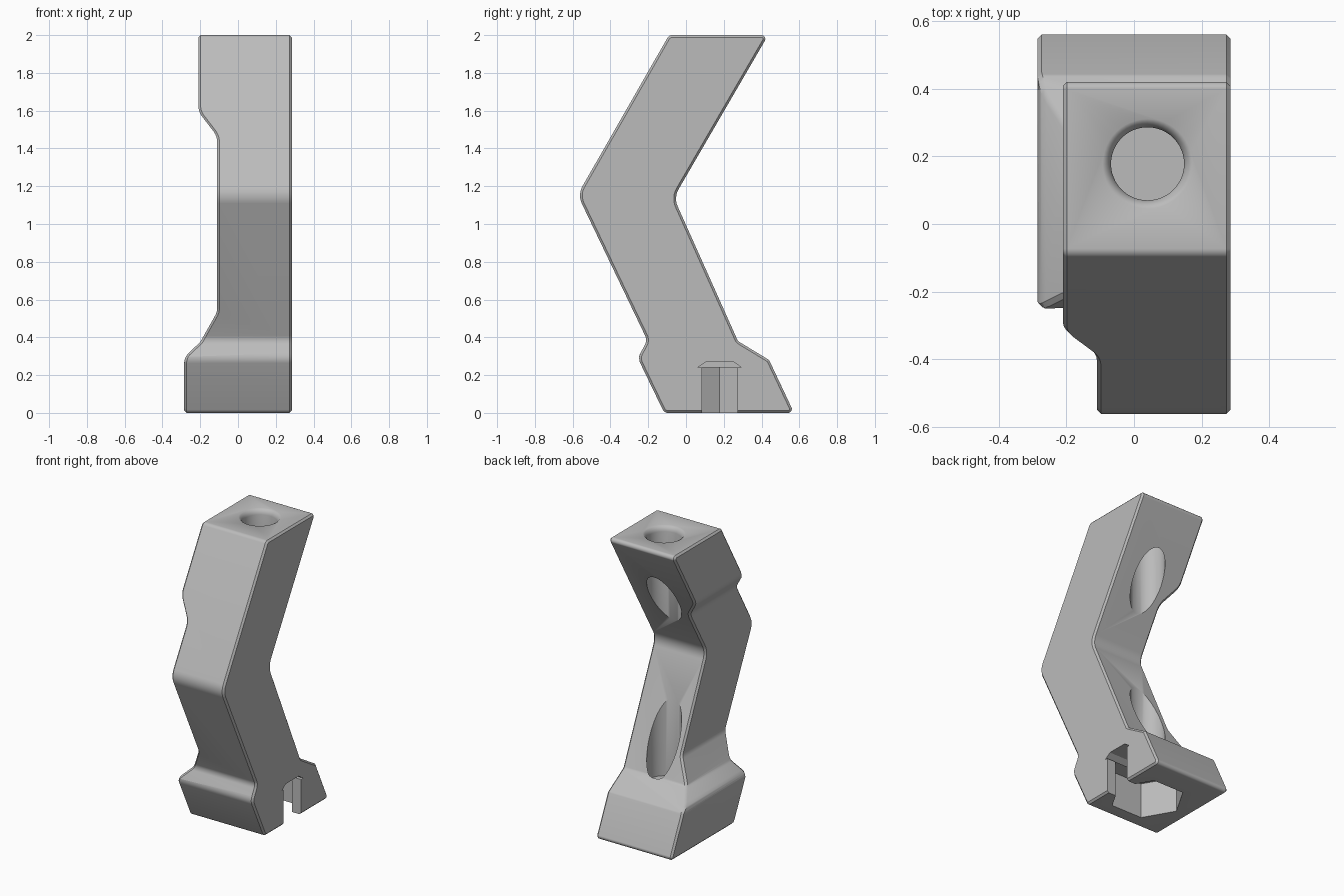
import bpy
import bmesh
from math import acos, cos, sin, tan, pi
from mathutils import Vector

if "Cube" in bpy.data.objects:
    bpy.data.objects.remove(bpy.data.objects["Cube"], do_unlink=True)

# Plain grey material
grey = bpy.data.materials.new("light grey plastic")
grey.use_nodes = True
colour = (0.5, 0.5, 0.5, 1)
grey.diffuse_color = colour
grey.node_tree.nodes["Principled BSDF"].inputs["Base Color"].default_value = colour


def rounded(corners, steps=6):
    """Turn (u, v, radius) corners into a filleted outline."""
    out = []
    for i, (u, v, r) in enumerate(corners):
        p = Vector((u, v))
        if r == 0:
            out.append(p)
            continue
        a = (Vector(corners[i - 1][:2]) - p).normalized()
        b = (Vector(corners[(i + 1) % len(corners)][:2]) - p).normalized()
        half = acos(max(-1, min(1, a.dot(b)))) / 2
        centre = p + (a + b).normalized() * (r / sin(half))
        start = p + a * (r / tan(half)) - centre
        end = p + b * (r / tan(half)) - centre
        for k in range(steps + 1):
            arm = start.lerp(end, k / steps).normalized() * r
            out.append(centre + arm)
    return out


def prism(name, outline, axis, low, high):
    """Extrude a 2D outline along the x, y or z axis."""
    def place(p, d):
        return {"x": (d, p[0], p[1]), "y": (p[0], d, p[1]), "z": (p[0], p[1], d)}[axis]
    return loft(name, [[place(p, d) for p in outline] for d in (low, high)])


def loft(name, rings):
    """Join equal rings of points into a closed solid."""
    bm = bmesh.new()
    rows = [[bm.verts.new(p) for p in ring] for ring in rings]
    n = len(rows[0])
    for lower, upper in zip(rows, rows[1:]):
        for i in range(n):
            j = (i + 1) % n
            bm.faces.new((lower[i], lower[j], upper[j], upper[i]))
    bm.faces.new(rows[0][::-1])
    bm.faces.new(rows[-1])
    bmesh.ops.recalc_face_normals(bm, faces=bm.faces)
    mesh = bpy.data.meshes.new(name)
    bm.to_mesh(mesh)
    bm.free()
    mesh.materials.append(grey)
    obj = bpy.data.objects.new(name, mesh)
    bpy.context.collection.objects.link(obj)
    return obj


def apply(obj, kind, **settings):
    mod = obj.modifiers.new(kind.lower(), kind)
    for key, value in settings.items():
        setattr(mod, key, value)
    bpy.ops.object.modifier_apply(modifier=mod.name)


def combine(obj, tool, operation):
    apply(obj, "BOOLEAN", object=tool, operation=operation, solver="EXACT")
    bpy.data.objects.remove(tool, do_unlink=True)


# Bent arm with a flared foot, seen from the side (y, z)
side = rounded([
    (-0.115, 0, 0.03), (0.572, 0, 0.02), (0.44, 0.28, 0.03), (0.275, 0.38, 0.03),
    (-0.065, 1.14, 0.1), (0.435, 2, 0.02), (-0.09, 2, 0.03), (-0.574, 1.155, 0.1),
    (-0.205, 0.385, 0.05), (-0.255, 0.29, 0.06)])
arm = prism("bent_arm", side, "x", -0.4, 0.285)
bpy.ops.object.select_all(action="DESELECT")
bpy.context.view_layer.objects.active = arm
arm.select_set(True)

# Waisted outline from the front (x, z)
front = rounded([
    (0.4, -0.1, 0), (0.4, 2.1, 0), (-0.21, 2.1, 0), (-0.21, 1.595, 0.1),
    (-0.11, 1.465, 0.1), (-0.11, 0.535, 0.08), (-0.2, 0.375, 0.05),
    (-0.285, 0.295, 0.08), (-0.285, -0.1, 0)])
combine(arm, prism("waist_cutter", front, "y", -1, 1), "INTERSECT")

# Small chamfer around the sides
apply(arm, "WELD", merge_threshold=0.003)
apply(arm, "BEVEL", width=0.012, segments=1, limit_method="ANGLE",
      angle_limit=0.7, use_clamp_overlap=False)

# Vertical bolt bore with a flared mouth, closed just above the nut pocket
cx, cy = 0.04, 0.178


def circle(r, z, n=48):
    return [(cx + r * cos(2 * pi * k / n), cy + r * sin(2 * pi * k / n), z)
            for k in range(n)]


mouth = [(0.108, 0.3), (0.108, 1.965), (0.112, 1.98), (0.122, 1.994), (0.138, 2.003)]
combine(arm, loft("bore_cutter", [circle(r, z) for r, z in mouth]), "DIFFERENCE")

# Hexagonal nut pocket in the underside
hexagon = [p[:2] for p in circle(0.232, 0, 6)]
combine(arm, prism("pocket_cutter", hexagon, "z", -0.1, 0.24), "DIFFERENCE")

# Slot from the pocket out through the flat side, with a sloped roof
slot = [(cy + s * w, z) for s, pts in (
    (1, [(0.094, -0.1), (0.094, 0.24), (0.115, 0.241), (0.07, 0.272)]),
    (-1, [(0.07, 0.272), (0.115, 0.241), (0.094, 0.24), (0.094, -0.1)]))
    for w, z in pts]
combine(arm, prism("slot_cutter", slot, "x", cx, 0.4), "DIFFERENCE")

bpy.ops.object.shade_smooth_by_angle(angle=0.6)
